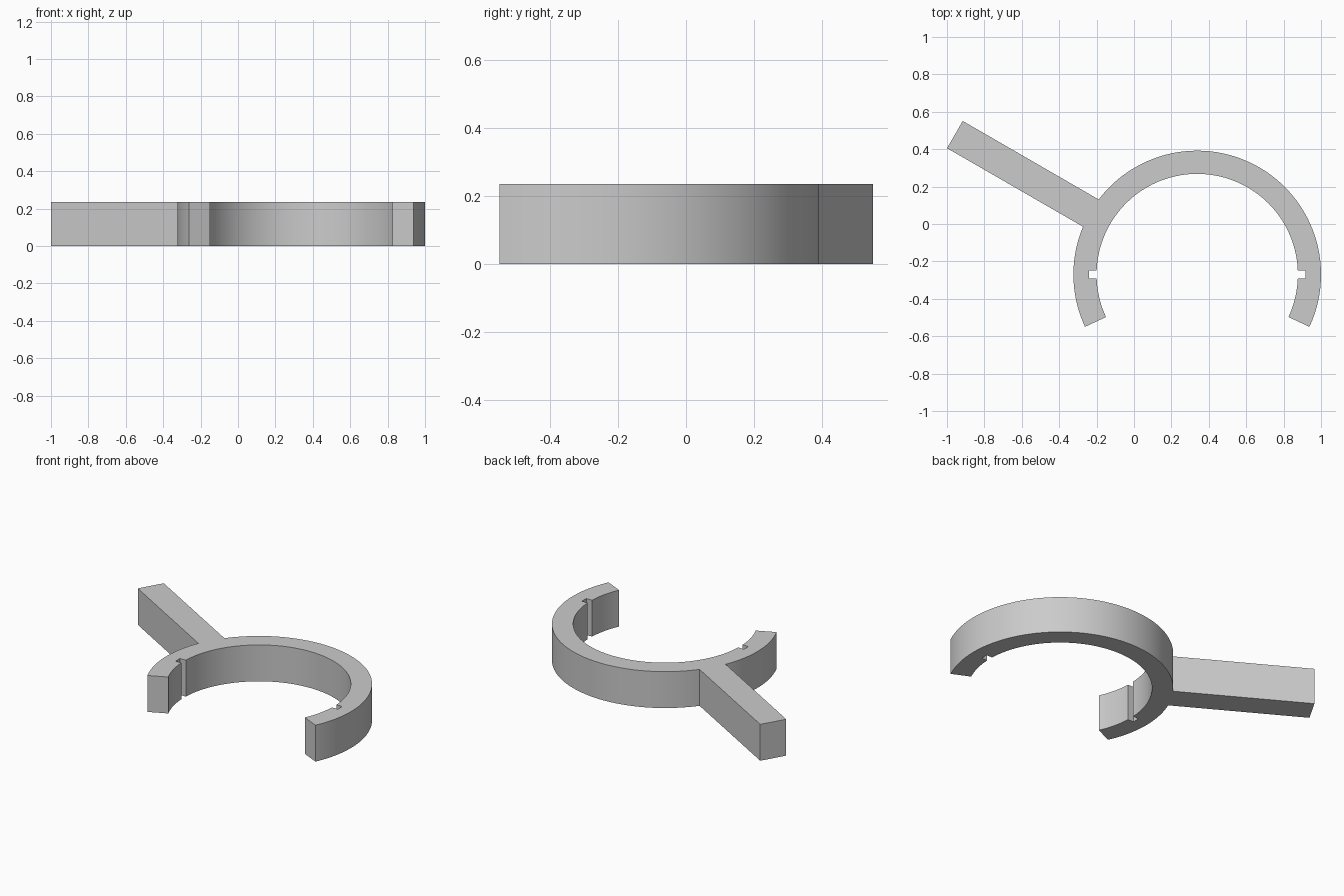
import bpy
import bmesh
from math import radians, degrees, asin, sin, cos, ceil
from mathutils import Vector, Matrix

if "Cube" in bpy.data.objects:
    bpy.data.objects.remove(bpy.data.objects["Cube"], do_unlink=True)

HEIGHT = 0.235
CENTRE = Vector((0.338, -0.27))
OUTER, INNER = 0.662, 0.538
OVERHANG = 25            # degrees the ring runs past its half circle
ARM_ANGLE, ARM_REACH, ARM_HALF = 150, 1.496, 0.084
NOTCH_REACH, NOTCH_HALF = 0.579, 0.0225


def arc(radius, start, end, step=2.0):
    """Points about the ring centre from start to end, in degrees."""
    count = ceil(abs(end - start) / step)
    angles = [radians(start + (end - start) * i / count) for i in range(count + 1)]
    return [CENTRE + Vector((cos(a), sin(a))) * radius for a in angles]


def radial(angle, along, across):
    """A point given along and across a spoke of the ring."""
    return CENTRE + Matrix.Rotation(radians(angle), 2) @ Vector((along, across))


def notch(angle):
    """Bottom corners of a square groove, for a clockwise inner edge."""
    return [radial(angle, NOTCH_REACH, side * NOTCH_HALF) for side in (1, -1)]


# Outline: outer arc with the arm, then the inner arc with two grooves
arm_spread = degrees(asin(ARM_HALF / OUTER))
notch_spread = degrees(asin(NOTCH_HALF / INNER))
outline = arc(OUTER, -OVERHANG, ARM_ANGLE - arm_spread)
outline += [radial(ARM_ANGLE, ARM_REACH, side * ARM_HALF) for side in (-1, 1)]
outline += arc(OUTER, ARM_ANGLE + arm_spread, 180 + OVERHANG)
outline += arc(INNER, 180 + OVERHANG, 180 + notch_spread)
outline += notch(180)
outline += arc(INNER, 180 - notch_spread, notch_spread)
outline += notch(0)
outline += arc(INNER, -notch_spread, -OVERHANG)

# Extrude the outline into a solid clip
bm = bmesh.new()
base = bm.faces.new([bm.verts.new((p.x, p.y, 0)) for p in outline])
top = bmesh.ops.extrude_face_region(bm, geom=[base], use_keep_orig=True)["geom"]
bmesh.ops.translate(bm, vec=(0, 0, HEIGHT),
                    verts=[v for v in top if isinstance(v, bmesh.types.BMVert)])
bmesh.ops.recalc_face_normals(bm, faces=bm.faces)
mesh = bpy.data.meshes.new("ring_clip_with_arm")
bm.to_mesh(mesh)
bm.free()
clip = bpy.data.objects.new("ring_clip_with_arm", mesh)
bpy.context.collection.objects.link(clip)

# Plain grey
grey = bpy.data.materials.new("light_grey")
grey.use_nodes = True
colour = (0.6, 0.6, 0.6, 1)
grey.diffuse_color = colour
grey.node_tree.nodes["Principled BSDF"].inputs["Base Color"].default_value = colour
mesh.materials.append(grey)

bpy.ops.object.select_all(action="DESELECT")
clip.select_set(True)
bpy.context.view_layer.objects.active = clip
bpy.ops.object.shade_smooth_by_angle(angle=radians(30))
